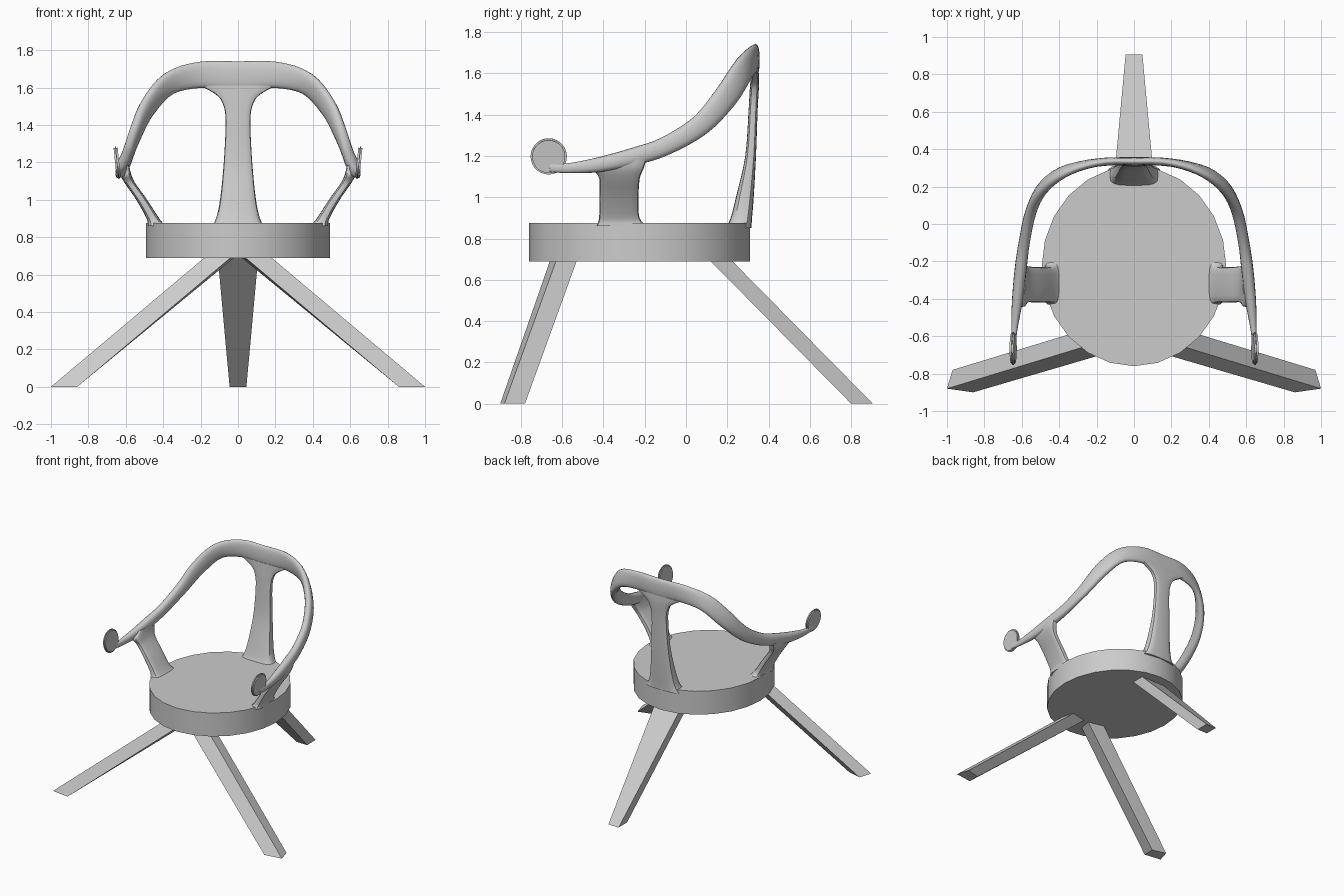
import bpy, bmesh, math
from mathutils import Vector, Matrix

if "Cube" in bpy.data.objects:
    bpy.data.objects.remove(bpy.data.objects["Cube"])


def finish(name, bm, mirror=False, angle=40):
    bmesh.ops.recalc_face_normals(bm, faces=bm.faces)
    me = bpy.data.meshes.new(name)
    bm.to_mesh(me)
    bm.free()
    ob = bpy.data.objects.new(name, me)
    bpy.context.collection.objects.link(ob)
    bpy.ops.object.select_all(action='DESELECT')
    ob.select_set(True)
    bpy.context.view_layer.objects.active = ob
    bpy.ops.object.shade_smooth_by_angle(angle=math.radians(angle))
    if mirror:
        ob.modifiers.new("mirror", 'MIRROR').use_mirror_merge = False
    return ob


def skin(rings):
    """Closed tube through rings of points, capped at both ends."""
    bm = bmesh.new()
    vs = [[bm.verts.new(p) for p in r] for r in rings]
    n = len(vs[0])
    for a, b in zip(vs, vs[1:]):
        for i in range(n):
            j = (i + 1) % n
            bm.faces.new((a[i], a[j], b[j], b[i]))
    bm.faces.new(vs[0])
    bm.faces.new(vs[-1])
    return bm


def smooth_rows(rows, steps=4):
    """Catmull-Rom through rows of numbers."""
    rows = [Vector(r) for r in rows]
    p = [rows[0] * 2 - rows[1]] + rows + [rows[-1] * 2 - rows[-2]]
    out = []
    for i in range(1, len(p) - 2):
        a, b, c, d = p[i - 1:i + 3]
        for s in range(steps):
            t = s / steps
            out.append(0.5 * (2 * b + (c - a) * t + (2 * a - 5 * b + 4 * c - d) * t * t
                              + (3 * b - a - 3 * c + d) * t ** 3))
    return out + [rows[-1]]


def ring(c, u, v, n=16, power=1.0):
    """Ellipse (power 1) to rounded box (power below 1) around c."""
    pts = []
    for k in range(n):
        t = 2 * math.pi * k / n
        cs, sn = math.cos(t), math.sin(t)
        pts.append(c + u * math.copysign(abs(cs) ** power, cs)
                   + v * math.copysign(abs(sn) ** power, sn))
    return pts


def upright(name, rows, mirror=False, power=0.55):
    """Rows: centre x, y, z, half width x, half depth y."""
    rings = [ring(Vector(r[:3]), Vector((r[3], 0, 0)), Vector((0, r[4], 0)), 16, power)
             for r in smooth_rows(rows)]
    return finish(name, skin(rings), mirror)


# seat
seat = [[Vector((0.493 * math.cos(a), -0.225 + 0.535 * math.sin(a), z))
         for a in (2 * math.pi * k / 24 for k in range(24))] for z in (0.69, 0.875)]
finish("seat", skin(seat))


# legs: top quad at the seat underside, bottom quad on the ground
def leg(name, top, foot, mirror=False):
    foot = [Vector((x, y, 0)) for x, y in foot]
    top = [f.lerp(Vector((x, y, 0.69)), 1.06) for f, (x, y) in zip(foot, top)]
    finish(name, skin([foot, top]), mirror, 30)


leg("front_leg", [(0.15, -0.53), (0.18, -0.63), (0.04, -0.66), (0.02, -0.56)],
    [(0.97, -0.78), (1.0, -0.88), (0.86, -0.90), (0.86, -0.81)], True)
leg("back_leg", [(-0.108, 0.12), (0.108, 0.12), (0.108, 0.225), (-0.108, 0.225)],
    [(-0.045, 0.80), (0.045, 0.80), (0.045, 0.905), (-0.045, 0.905)])

# back and arm rail: x, y, z, half thickness, half height
half = [(0, 0.335, 1.662, 0.022, 0.078), (0.2, 0.328, 1.668, 0.022, 0.07),
        (0.37, 0.28, 1.62, 0.026, 0.064), (0.485, 0.195, 1.49, 0.03, 0.062),
        (0.55, 0.07, 1.35, 0.03, 0.052), (0.587, -0.1, 1.248, 0.03, 0.045),
        (0.607, -0.25, 1.198, 0.032, 0.043), (0.625, -0.42, 1.158, 0.028, 0.036),
        (0.64, -0.57, 1.141, 0.016, 0.024), (0.644, -0.66, 1.145, 0.011, 0.022)]
path = smooth_rows([(-r[0],) + r[1:] for r in half[:0:-1]] + half)
rings = []
for i, r in enumerate(path):
    tan = Vector(path[min(i + 1, len(path) - 1)][:3]) - Vector(path[max(i - 1, 0)][:3])
    tan.normalize()
    out = Vector((r[0] * 1.3, r[1] + 0.1, 0)) if r[1] > -0.1 else Vector((r[0], 0, 0))
    out = (out - tan * out.dot(tan)).normalized()
    rings.append(ring(Vector(r[:3]), out * r[3], tan.cross(out) * r[4], 16, 0.85))
finish("arm_rail", skin(rings), angle=60)

# round hand rests at the arm ends
bm = bmesh.new()
bmesh.ops.create_cone(bm, cap_ends=True, segments=28, radius1=0.088, radius2=0.088, depth=0.022)
rims = [e for e in bm.edges if abs(e.verts[0].co.z - e.verts[1].co.z) < 1e-4]
bmesh.ops.bevel(bm, geom=rims, offset=0.008, segments=2, affect='EDGES')
bm.transform(Matrix.Translation((0.646, -0.665, 1.198)) @ Matrix.Rotation(math.radians(96), 4, 'Y'))
finish("hand_rest", bm, True)

# arm posts, flared into seat and rail
upright("arm_post", [(0.435, -0.31, 0.86, 0.048, 0.125), (0.455, -0.323, 0.9, 0.034, 0.098),
                     (0.515, -0.325, 1.0, 0.029, 0.095), (0.578, -0.322, 1.09, 0.028, 0.098),
                     (0.602, -0.325, 1.14, 0.03, 0.12), (0.61, -0.29, 1.185, 0.028, 0.1)], True)

# back splat, flared into seat and rail
upright("back_splat", [(0, 0.255, 0.85, 0.145, 0.062), (0, 0.268, 0.9, 0.118, 0.052),
                       (0, 0.285, 1.0, 0.096, 0.043), (0, 0.313, 1.2, 0.076, 0.026),
                       (0, 0.325, 1.42, 0.066, 0.022), (0, 0.33, 1.51, 0.08, 0.022),
                       (0, 0.333, 1.56, 0.115, 0.021), (0, 0.334, 1.61, 0.2, 0.018)])
